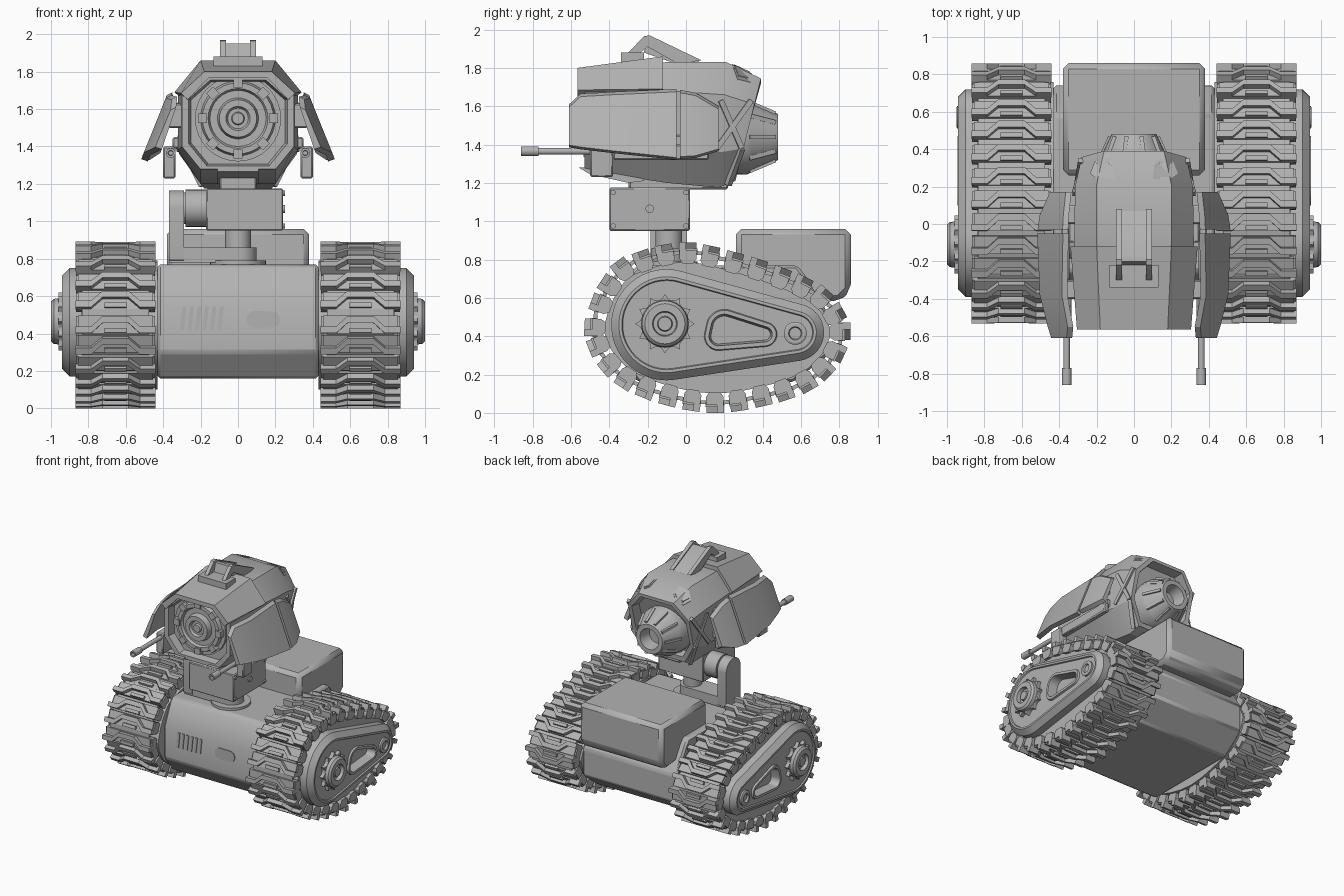
import bpy, bmesh
from math import sin, cos, pi
from mathutils import Vector, Matrix
from mathutils.bvhtree import BVHTree

cube = bpy.data.objects.get("Cube")
if cube:
    bpy.data.objects.remove(cube, do_unlink=True)

grey = bpy.data.materials.new("plain_grey")
grey.use_nodes = True
grey.diffuse_color = (0.45, 0.45, 0.45, 1)
grey.node_tree.nodes["Principled BSDF"].inputs["Base Color"].default_value = grey.diffuse_color
parts = []


def finish(bm, name, bevel=0, mirror=False):
    bmesh.ops.recalc_face_normals(bm, faces=bm.faces[:])
    mesh = bpy.data.meshes.new(name)
    bm.to_mesh(mesh)
    bm.free()
    mesh.materials.append(grey)
    ob = bpy.data.objects.new(name, mesh)
    bpy.context.collection.objects.link(ob)
    if bevel:
        mod = ob.modifiers.new("edge", "BEVEL")
        mod.width, mod.segments, mod.limit_method = bevel, 1, "ANGLE"
    if mirror:
        mod = ob.modifiers.new("mirror", "MIRROR")
        mod.use_mirror_merge = False
    parts.append(ob)


def loft(bm, rings, m=Matrix()):
    vs = [[bm.verts.new(m @ Vector(p)) for p in r] for r in rings]
    for a, b in zip(vs, vs[1:]):
        for i in range(len(a)):
            bm.faces.new((a[i - 1], a[i], b[i], b[i - 1]))
    bm.faces.new(vs[0])
    bm.faces.new(vs[-1])


def box(bm, lo, hi, m=Matrix()):
    loft(bm, [[(lo[0], lo[1], z), (hi[0], lo[1], z), (hi[0], hi[1], z), (lo[0], hi[1], z)]
              for z in (lo[2], hi[2])], m)


def turn(bm, axis, c, profile, n=32):
    # c is the centre in the two remaining axes, profile holds (position, radius)
    def pt(p, r, a):
        q = [c[0] + r * cos(a), c[1] + r * sin(a)]
        q.insert("xyz".index(axis), p)
        return q
    loft(bm, [[pt(p, r, 2 * pi * i / n) for i in range(n)] for p, r in profile])


def prism(bm, pts, x0, x1):
    loft(bm, [[(x, y, z) for y, z in pts] for x in (x0, x1)])


def hull(circles, x, grow=0, n=64):
    # outline wrapped round circles given as (y, z, radius)
    ring = []
    for i in range(n):
        d = Vector((cos(2 * pi * i / n), sin(2 * pi * i / n)))
        y, z, r = max(circles, key=lambda k: k[0] * d.x + k[1] * d.y + k[2])
        ring.append((x, y + (r + grow) * d.x, z + (r + grow) * d.y))
    return ring


def beam(bm, a, b, w):
    a, b = Vector(a), Vector(b)
    m = Matrix.Translation(a) @ (b - a).to_track_quat("Z", "Y").to_matrix().to_4x4()
    box(bm, (-w, -w, 0), (w, w, (b - a).length), m)


def sample_loop(pts, n):
    # evenly spaced points on a smooth closed curve
    P, dense = [Vector(p) for p in pts], []
    for i in range(len(P)):
        a, b, c, d = (P[(i + k) % len(P)] for k in (-1, 0, 1, 2))
        for s in range(20):
            t = s / 20
            dense.append((2 * b + (c - a) * t + (2 * a - 5 * b + 4 * c - d) * t ** 2
                          + (3 * b - a - 3 * c + d) * t ** 3) / 2)
    steps = [(dense[(i + 1) % len(dense)] - p).length for i, p in enumerate(dense)]
    out, run, gap = [], 0, sum(steps) / n
    for p, s in zip(dense, steps):
        if run >= gap * len(out) - 1e-6 and len(out) < n:
            out.append(p)
        run += s
    return out


# Tracks: one link repeated round an egg-shaped loop
loop = sample_loop([(-.53, .45), (-.41, .74), (-.25, .84), (0, .89), (.25, .84), (.5, .76),
                    (.74, .64), (.855, .45), (.82, .29), (.7, .15), (.5, .06), (.15, 0),
                    (-.2, .07), (-.43, .21)], 28)
zig = [(-.215, -.03), (-.13, -.03), (-.07, .025), (.07, .025), (.13, -.03), (.215, -.03)]
zig_outline = [(x, t - .018) for x, t in zig] + [(x, t + .018) for x, t in reversed(zig)]
bm = bmesh.new()
core = []
for i, p in enumerate(loop):
    t = (loop[(i + 1) % 28] - loop[i - 1]).normalized()
    n = Vector((-t.y, t.x))
    m = Matrix(((1, 0, 0, .655), (0, t.x, n.x, p.x), (0, t.y, n.y, p.y), (0, 0, 0, 1)))
    loft(bm, [[(x, u, h) for x, u in zig_outline] for h in (-.04, 0)], m)
    box(bm, (-.2, -.048, -.06), (.2, .048, -.03), m)
    box(bm, (-.18, .04, -.065), (.18, .085, -.045), m)
    box(bm, (-.06, -.045, -.03), (.06, -.02, -.012), m)
    for s in (-1, 1):
        loft(bm, [[(x, -.045, -.04), (x, .045, -.04), (x, .045, -.085), (x, .028, -.11),
                   (x, -.028, -.11), (x, -.045, -.085)] for x in (s * .14, s * .21)], m)
    core.append(p - n * .1)
finish(bm, "track_links", mirror=True)
bm = bmesh.new()
prism(bm, core, .43, .84)
finish(bm, "track_frame", mirror=True)

# Side covers with a window, sprocket and idler hubs
tear = [(-.1, .46, .29), (.57, .42, .15)]
window = [(.2, .445, .06), (.41, .41, .03), (.17, .4, .04)]
bm = bmesh.new()
loft(bm, [hull(tear, .83), hull(tear, .9), hull(tear, .94, -.04), hull(tear, .94, -.055),
          hull(tear, .93, -.06), hull(window, .93, .035), hull(window, .945, .03),
          hull(window, .945, .01), hull(window, .87)])
finish(bm, "side_cover", mirror=True)
bm = bmesh.new()
star = [(-.11 + r * cos(pi * i / 24), .465 + r * sin(pi * i / 24))
        for i in range(48) for r in [(.155, .13, .125, .13)[i % 4]]]
prism(bm, star, .9, .96)
turn(bm, "x", (-.11, .465), [(.95, .125), (.985, .12), (1, .105), (1, .065), (.97, .06),
                             (.97, .04), (.99, .035)], 24)
turn(bm, "x", (.57, .415), [(.92, .06), (.945, .06), (.95, .05), (.95, .035), (.935, .03)], 24)
finish(bm, "wheel_hubs", mirror=True)

# Hull with front vents and hatch
bm = bmesh.new()
prism(bm, [(-.36, .3), (-.25, .16), (.56, .16), (.74, .3), (.74, .52), (.62, .72), (.58, .77),
           (-.25, .77), (-.28, .74), (-.36, .56)], -.43, .43)
finish(bm, "hull", bevel=.015)
bm = bmesh.new()
for i in range(6):
    x = -.31 + i * .04
    loft(bm, [[(x, y, .42), (x + .022, y, .42), (x + .035, y, .545), (x + .013, y, .545)]
              for y in (-.367, -.355)])
pill = hull([(.09, .475, .045), (.18, .475, .045)], 0, n=24)
loft(bm, [[(p, y, q) for _, p, q in pill] for y in (-.367, -.355)])
finish(bm, "front_vents_and_hatch")

# Rear storage box
bm = bmesh.new()
prism(bm, [(.26, .7), (.26, .96), (.86, .96), (.86, .64), (.8, .58), (.6, .6)], -.38, .38)
finish(bm, "rear_box", bevel=.03)

# Neck: turntable, L-shaped bracket, pivot and motor box
bm = bmesh.new()
turn(bm, "z", (0, -.09), [(.76, .15), (.79, .15)])
loft(bm, [[(x, y, z) for _, x, y in hull([(.01, -.09, .09), (-.36, -.17, .01), (-.36, -.01, .01)], 0)]
          for z in (.78, .86)])
loft(bm, [hull([(-.09, 1.07, .095), (-.175, .8, .01), (-.005, .8, .01)], x) for x in (-.37, -.29)])
turn(bm, "x", (-.09, 1.07), [(-.3, .085), (-.28, .085), (-.28, .1), (-.16, .1)], 24)
turn(bm, "z", (0, -.09), [(.85, .07), (.97, .07)], 24)
finish(bm, "neck_bracket")
bm = bmesh.new()
box(bm, (-.17, -.4, .95), (.24, .02, 1.175))
finish(bm, "neck_box", bevel=.006)
bm = bmesh.new()
for y, z, r in [(-.38, .975, .014), (0, .975, .014), (-.38, 1.15, .014), (0, 1.15, .014), (-.19, 1.065, .022)]:
    turn(bm, "x", (y, z), [(.23, r), (.25, r)], 12)
finish(bm, "neck_bolts")
bm = bmesh.new()
box(bm, (-.1, -.3, 1.165), (.1, .22, 1.28))
finish(bm, "head_mount", bevel=.01)


# Head: octagonal sections lofted front to back
def section(y, tw, zt, w, zu, zl, bw, zb, k=0, s=1):
    half = [(tw, zt), (w, zu), (w, zl), (bw, zb)]
    pts = half + [(-x, z) for x, z in reversed(half)]
    return [(x * s, y + k * (z - 1.5), 1.53 + (z - 1.53) * s) for x, z in pts]


front = (.17, 1.785, .3, 1.67, 1.4, .19, 1.265)
rear = (.16, 1.745, .28, 1.61, 1.38, .17, 1.21, .25)
bm = bmesh.new()
loft(bm, [section(-.47, *front, s=.84), section(-.53, *front, s=.88), section(-.53, *front),
          section(-.1, .2, 1.83, .32, 1.68, 1.38, .2, 1.2),
          section(.19, .2, 1.83, .315, 1.66, 1.36, .18, 1.175, .06),
          section(.33, *rear), section(.33, *rear, s=.88), section(.25, *rear, s=.84)])
tree = BVHTree.FromBMesh(bm)
finish(bm, "head_shell")

# Brow armour over the front of the head
bm = bmesh.new()
rings = []
for y, tw, zt, w, zs in [(-.565, .18, 1.8, .305, 1.685), (-.12, .2, 1.86, .34, 1.69)]:
    arc = [(-w, zs), (-tw, zt), (tw, zt), (w, zs)]
    rings.append([(x, y, z) for x, z in arc] + [(x * .88, y, z - .035) for x, z in reversed(arc)])
loft(bm, rings)
finish(bm, "brow_armour")

# Rear eye plates laid on the shell
bm = bmesh.new()
for s in (.008, .0):
    eye = [(.1, .24), (.11, .32), (.14, .345), (.21, .335), (.235, .27), (.2, .245)]
    mid = Vector((.165, .29))
    eye = [mid + (Vector(p) - mid) * (1 if s == 0 else .8) for p in eye]
    top = [tree.ray_cast(Vector((p.x, p.y, 3)), Vector((0, 0, -1)))[0] for p in eye]
    loft(bm, [[p + Vector((0, 0, h)) for p in top] for h in (-.003, .004 + s * .5)])
finish(bm, "rear_eye_plates", mirror=True)

# Front lens
bm = bmesh.new()
turn(bm, "y", (0, 1.55), [(-.45, .23), (-.49, .23), (-.49, .2), (-.52, .19), (-.52, .16),
                          (-.5, .15), (-.5, .11), (-.545, .1), (-.545, .065), (-.525, .055),
                          (-.525, .035), (-.54, .03)])
for i in range(8):
    m = Matrix.Translation((0, 0, 1.55)) @ Matrix.Rotation(i * pi / 4, 4, "Y")
    box(bm, (.165, -.535, -.025), (.215, -.48, .025), m)
finish(bm, "front_lens")

# Rear thruster with ribs, and struts beside it
bm = bmesh.new()
turn(bm, "y", (0, 1.44), [(.2, .2), (.32, .195), (.34, .185), (.46, .13), (.48, .12), (.48, .085), (.38, .07)])
for i in range(10):
    d = Vector((cos(i * pi / 5), 0, sin(i * pi / 5)))
    c = Vector((0, 0, 1.44))
    beam(bm, c + d * .188 + Vector((0, .33, 0)), c + d * .128 + Vector((0, .465, 0)), .011)
finish(bm, "rear_thruster")
bm = bmesh.new()
beam(bm, (.315, .16, 1.38), (.285, .34, 1.63), .014)
beam(bm, (.315, .18, 1.63), (.285, .29, 1.38), .014)
beam(bm, (.19, .22, 1.19), (.285, .29, 1.38), .014)
finish(bm, "rear_struts", mirror=True)

# Flared cheek panels, each lofted from slanted sections (y, top, bottom, tuck)
bm = bmesh.new()
for rows in ([(-.61, 1.61, 1.385, .05), (-.55, 1.665, 1.375, .035), (-.38, 1.675, 1.355, 0), (-.05, 1.69, 1.32, 0)],
             [(-.03, 1.685, 1.325, 0), (.05, 1.67, 1.33, .01), (.17, 1.6, 1.365, .05)]):
    rings = []
    for y, zt, zb, tuck in rows:
        def plane(z):
            return .375 + (1.69 - z) * .385 - tuck
        rings.append([(plane(zt) - .025, y, zt), (plane(zt) + .005, y, zt - .015),
                      (plane(zb), y, zb + .012), (plane(zb) - .035, y, zb)])
    loft(bm, rings)
finish(bm, "cheek_panels", mirror=True)
bm = bmesh.new()
for y in (-.4, 0):
    box(bm, (.29, y, 1.5), (.375, y + .1, 1.63))
box(bm, (.335, -.5, 1.23), (.4, -.38, 1.4))
box(bm, (.345, -.38, 1.32), (.39, .12, 1.4))
box(bm, (.27, -.1, 1.39), (.35, .1, 1.45))
finish(bm, "panel_and_gun_mounts", bevel=.008, mirror=True)
bm = bmesh.new()
turn(bm, "y", (.36, 1.365), [(-.35, .018), (-.77, .018), (-.77, .026), (-.86, .026), (-.86, .014), (-.83, .012)], 16)
finish(bm, "gun_barrel", mirror=True)

# Under-chin fairings
bm = bmesh.new()
prism(bm, [(-.56, 1.28), (-.5, 1.245), (-.3, 1.2), (-.22, 1.21), (-.22, 1.28)], .11, .2)
finish(bm, "chin_fairing", mirror=True)

# Top sensor bracket
bm = bmesh.new()
for x in (-.095, .065):
    prism(bm, [(-.34, 1.83), (-.31, 1.87), (-.22, 1.965), (-.19, 1.97), (.08, 1.84), (-.04, 1.82),
               (-.2, 1.91), (-.25, 1.87), (-.25, 1.82)], x, x + .03)
prism(bm, [(-.22, 1.88), (-.2, 1.95), (-.17, 1.95), (.07, 1.835), (-.02, 1.81)], -.065, .065)
box(bm, (-.13, -.34, 1.81), (.13, -.22, 1.88))
finish(bm, "top_sensor_bracket")

# Smooth round parts, keep edges sharp
bpy.ops.object.select_all(action="DESELECT")
for ob in parts:
    ob.select_set(True)
bpy.context.view_layer.objects.active = parts[0]
bpy.ops.object.shade_smooth_by_angle(angle=pi / 7)
